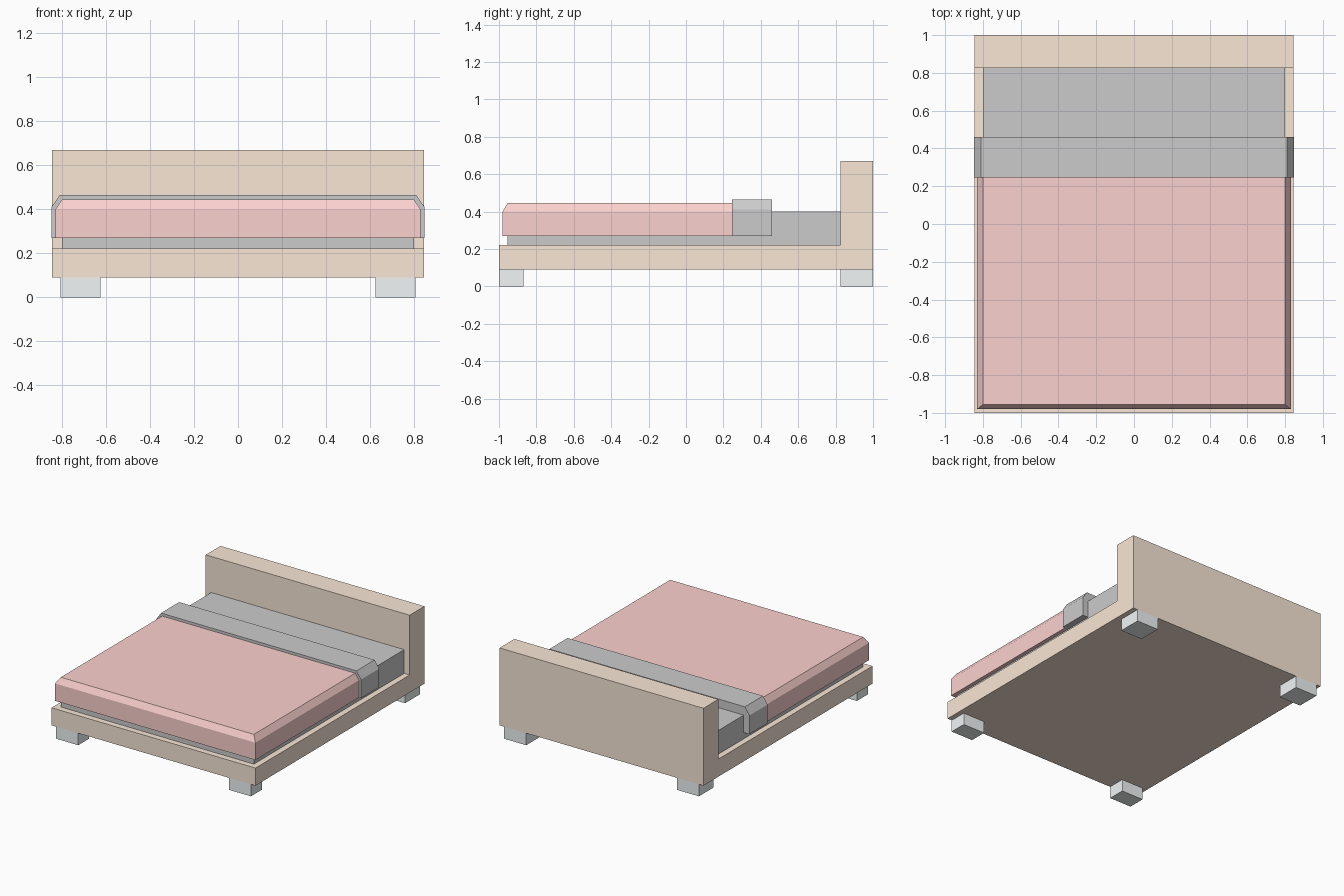
import bpy, bmesh

if "Cube" in bpy.data.objects:
    bpy.data.objects.remove(bpy.data.objects["Cube"])


def material(name, rgb):
    m = bpy.data.materials.new(name)
    m.diffuse_color = (*rgb, 1)
    m.use_nodes = True
    m.node_tree.nodes["Principled BSDF"].inputs["Base Color"].default_value = m.diffuse_color
    return m


wood = material("wood", (0.95, 0.80, 0.67))
red = material("red_fabric", (0.97, 0.64, 0.62))
pale = material("pale_metal", (0.88, 0.92, 0.92))


def finish(name, bm, mat=None):
    bmesh.ops.recalc_face_normals(bm, faces=bm.faces)
    me = bpy.data.meshes.new(name)
    bm.to_mesh(me)
    bm.free()
    ob = bpy.data.objects.new(name, me)
    bpy.context.collection.objects.link(ob)
    if mat:
        me.materials.append(mat)
    return ob


def prism(name, points, vec, mat=None):
    """Extrude a closed planar outline along vec."""
    bm = bmesh.new()
    face = bm.faces.new([bm.verts.new(p) for p in points])
    ext = bmesh.ops.extrude_face_region(bm, geom=[face], use_keep_orig=True)
    verts = [g for g in ext["geom"] if isinstance(g, bmesh.types.BMVert)]
    bmesh.ops.translate(bm, verts=verts, vec=vec)
    return finish(name, bm, mat)


def box(name, x0, x1, y0, y1, z0, z1, mat=None):
    base = [(x0, y0, z0), (x1, y0, z0), (x1, y1, z0), (x0, y1, z0)]
    return prism(name, base, (0, 0, z1 - z0), mat)


MX, MY, MZ = 0.80, -0.955, 0.40      # mattress half width, front, top
FOLD, HEM = 0.245, 0.27              # blanket end and lower edge

# Bed base and headboard as one L profile
side = [(-1, 0.09), (1, 0.09), (1, 0.67), (0.825, 0.67), (0.825, 0.222), (-1, 0.222)]
prism("frame", [(-0.845, y, z) for y, z in side], (1.69, 0, 0), wood)

# Four block feet
for sx, side_name in ((-1, "left"), (1, "right")):
    for y0, y1, end in ((-1, -0.87, "front"), (0.825, 1, "back")):
        xa, xb = sorted((sx * 0.624, sx * 0.807))
        box(f"{end}_{side_name}_foot", xa, xb, y0, y1, 0, 0.09, pale)

# Mattress
box("mattress", -MX, MX, MY, 0.825, 0.222, MZ)

# Blanket: U-shaped rings wrapped round the mattress, open at the bottom
bm = bmesh.new()
rings = []
for x, y, z in ((MX, MY, MZ), (MX, MY, HEM), (0.83, -0.98, HEM),
                (0.83, -0.98, MZ), (MX, MY, 0.445)):
    u = ((-x, FOLD), (-x, y), (x, y), (x, FOLD))
    rings.append([bm.verts.new((px, py, z)) for px, py in u])
for a, b in zip(rings, rings[1:]):
    for i in range(3):
        bm.faces.new((a[i], a[i + 1], b[i + 1], b[i]))
bm.faces.new(rings[0])
bm.faces.new(rings[-1])
bm.faces.new([r[0] for r in rings] + [r[3] for r in reversed(rings)])
finish("blanket", bm, red)

# Folded sheet band: chamfered arch over the mattress
half = [(MX, MZ), (MX, HEM), (0.848, HEM), (0.848, 0.41), (0.81, 0.465)]
arch = half + [(-x, z) for x, z in reversed(half)]
prism("folded_sheet", [(x, FOLD, z) for x, z in arch], (0, 0.215, 0))
